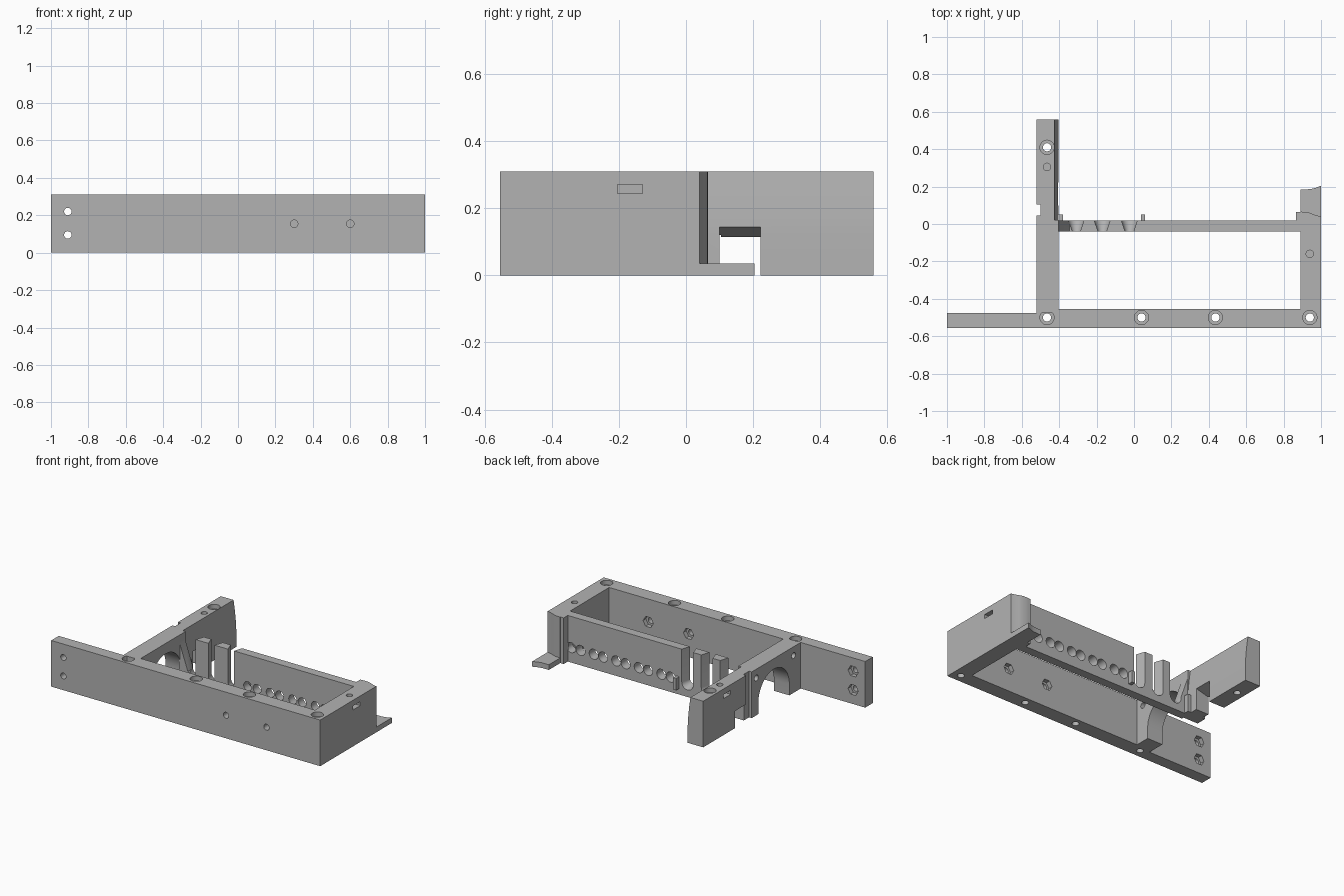
import bpy, bmesh
from math import sin, cos, pi, radians

cube = bpy.data.objects.get("Cube")
if cube:
    bpy.data.objects.remove(cube, do_unlink=True)

grey = bpy.data.materials.new("plain grey")
grey.use_nodes = True
grey.diffuse_color = (0.45, 0.45, 0.45, 1)
grey.node_tree.nodes["Principled BSDF"].inputs["Base Color"].default_value = (0.45, 0.45, 0.45, 1)

H = 0.31  # common wall height
PLACE = {"x": lambda u, v, w: (w, u, v),
         "y": lambda u, v, w: (u, w, v),
         "z": lambda u, v, w: (u, v, w)}


def loft(name, pts_a, pts_b, axis, a, b):
    """Solid between two matching outlines at positions a and b of an axis."""
    bm = bmesh.new()
    put = PLACE[axis]
    va = [bm.verts.new(put(u, v, a)) for u, v in pts_a]
    vb = [bm.verts.new(put(u, v, b)) for u, v in pts_b]
    bm.faces.new(va)
    bm.faces.new(vb)
    n = len(va)
    for i in range(n):
        j = (i + 1) % n
        bm.faces.new((va[i], va[j], vb[j], vb[i]))
    bmesh.ops.recalc_face_normals(bm, faces=bm.faces)
    mesh = bpy.data.meshes.new(name)
    bm.to_mesh(mesh)
    bm.free()
    mesh.materials.append(grey)
    ob = bpy.data.objects.new(name, mesh)
    bpy.context.collection.objects.link(ob)
    return ob


def prism(name, pts, axis, a, b):
    return loft(name, pts, pts, axis, a, b)


def rect(u0, v0, u1, v1):
    return [(u0, v0), (u1, v0), (u1, v1), (u0, v1)]


def arc(u, v, r, start=0.0, end=2 * pi, n=24):
    """Points on an arc; a full turn leaves out the repeated end point."""
    full = abs(end - start) > 6.2
    return [(u + r * cos(start + (end - start) * i / n),
             v + r * sin(start + (end - start) * i / n)) for i in range(n if full else n + 1)]


def cut(body, cutter):
    cutter.hide_render = True
    mod = body.modifiers.new("cut", "BOOLEAN")
    mod.operation = "DIFFERENCE"
    mod.solver = "EXACT"
    mod.object = cutter
    bpy.context.view_layer.objects.active = body
    bpy.ops.object.modifier_apply(modifier=mod.name)
    bpy.data.objects.remove(cutter, do_unlink=True)


def drill(body, axis, u, v, r, a, b, sides=24):
    cut(body, prism("drill", arc(u, v, r, n=sides), axis, a, b))


def screw_hole(body, x, y):
    drill(body, "z", x, y, 0.022, -0.1, 0.4)
    drill(body, "z", x, y, 0.038, H - 0.03, 0.4)


# Front plate, thinner beyond the arm
front = prism("front_plate", [(-1, -0.555), (1, -0.555), (1, -0.455), (-0.45, -0.455),
                              (-0.45, -0.475), (-1, -0.475)], "z", 0, H)
for x in (-0.465, 0.04, 0.435, 0.94):
    screw_hole(front, x, -0.5)
for x, z, back in ((-0.91, 0.22, -0.475), (-0.91, 0.095, -0.475),
                   (0.3, 0.155, -0.455), (0.6, 0.155, -0.455)):
    drill(front, "y", x, z, 0.02, -0.6, -0.4)
    drill(front, "y", x, z, 0.038, back - 0.03, -0.4, sides=6)

# Side arm with arch, window, groove and hollowed inner face
arm = prism("side_arm", rect(-0.52, -0.475, -0.405, 0.56), "z", 0, H)
cut(arm, prism("corner_relief", rect(-0.6, -0.5, -0.3, -0.455), "z", -0.1, 0.4))
cut(arm, prism("arch", [(-0.355, -0.1)] + arc(-0.19, 0.075, 0.165, pi, 0) + [(-0.025, -0.1)],
               "x", -0.6, -0.3))
cut(arm, loft("window", rect(0.1, -0.1, 0.222, 0.115), rect(0.1, -0.1, 0.222, 0.145),
              "x", -0.521, -0.404))
cut(arm, prism("groove", rect(-0.6, 0.045, -0.5, 0.105), "z", -0.1, 0.4))
cut(arm, prism("inner_taper", [(-0.404, 0.1), (-0.408, 0.17), (-0.415, 0.24), (-0.425, H),
                               (-0.425, 0.4), (-0.3, 0.4), (-0.3, 0.1)], "y", 0.021, 0.6))
for y in (-0.4, -0.005):
    drill(arm, "x", y, 0.25, 0.02, -0.6, -0.3)
screw_hole(arm, -0.465, 0.41)
drill(arm, "z", -0.465, 0.305, 0.02, 0.2, 0.4)
cut(arm, prism("nut_slot", rect(0.268, 0.245, 0.342, 0.272), "x", -0.6, -0.43))

# Corner piece behind the arm, joining it to the front plate
prism("arm_root", rect(-0.52, -0.475, -0.405, -0.455), "z", 0, H)

# End wall with a curved back edge
end = prism("end_wall", [(0.89, -0.455), (1, -0.455), (1, 0.04), (0.975, 0.046),
                         (0.95, 0.056), (0.925, 0.064), (0.89, 0.066)], "z", 0, H)
drill(end, "z", 0.94, -0.16, 0.02, 0.2, 0.4)
cut(end, prism("nut_slot", rect(-0.205, 0.245, -0.13, 0.272), "x", 0.91, 1.1))

# Foot tab behind the end wall
tab = prism("foot_tab", [(0.89, 0), (1, 0), (1, 0.205), (0.97, 0.193),
                         (0.94, 0.186), (0.89, 0.185)], "z", 0, 0.035)

# Middle wall with tapered slots and a row of tapered holes
wall = prism("middle_wall", rect(-0.41, -0.04, 0.895, 0.02), "z", 0, H)


def slot_outline(x, r):
    return [(x - r, 0.4)] + arc(x, 0.09, r, pi, 2 * pi, 16) + [(x + r, 0.4)]


for x in (-0.31, -0.17, -0.025):
    cut(wall, loft("slot", slot_outline(x, 0.022), slot_outline(x, 0.043), "y", -0.041, 0.021))
cut(wall, prism("sloped_end", [(-0.404, 0.25), (-0.345, 0.08), (-0.32, 0.08), (-0.32, 0.4),
                               (-0.404, 0.4)], "y", -0.1, 0.1))
for i in range(5):
    for dx in (0, 0.07):
        x = 0.1 + i * 0.1675 + dx
        cut(wall, loft("hole", arc(x, 0.1, 0.03), arc(x, 0.1, 0.034), "y", -0.041, 0.021))

# Small ribs on the back of the middle wall
for name, x0, x1, y1, z0, z1 in (("arm_rib", -0.41, -0.38, 0.052, 0, 0.12),
                                 ("slot_rib", 0.037, 0.06, 0.052, 0.04, 0.12),
                                 ("end_rib", 0.865, 0.892, 0.064, 0, H)):
    prism(name, rect(x0, 0.015, x1, y1), "z", z0, z1)

# Smooth the round parts, keep edges sharp
bpy.ops.object.select_all(action="DESELECT")
for ob in bpy.context.collection.objects:
    if ob.type == "MESH" and ob.data.materials and ob.data.materials[0] == grey:
        ob.select_set(True)
        bpy.context.view_layer.objects.active = ob
bpy.ops.object.shade_smooth_by_angle(angle=radians(30))
